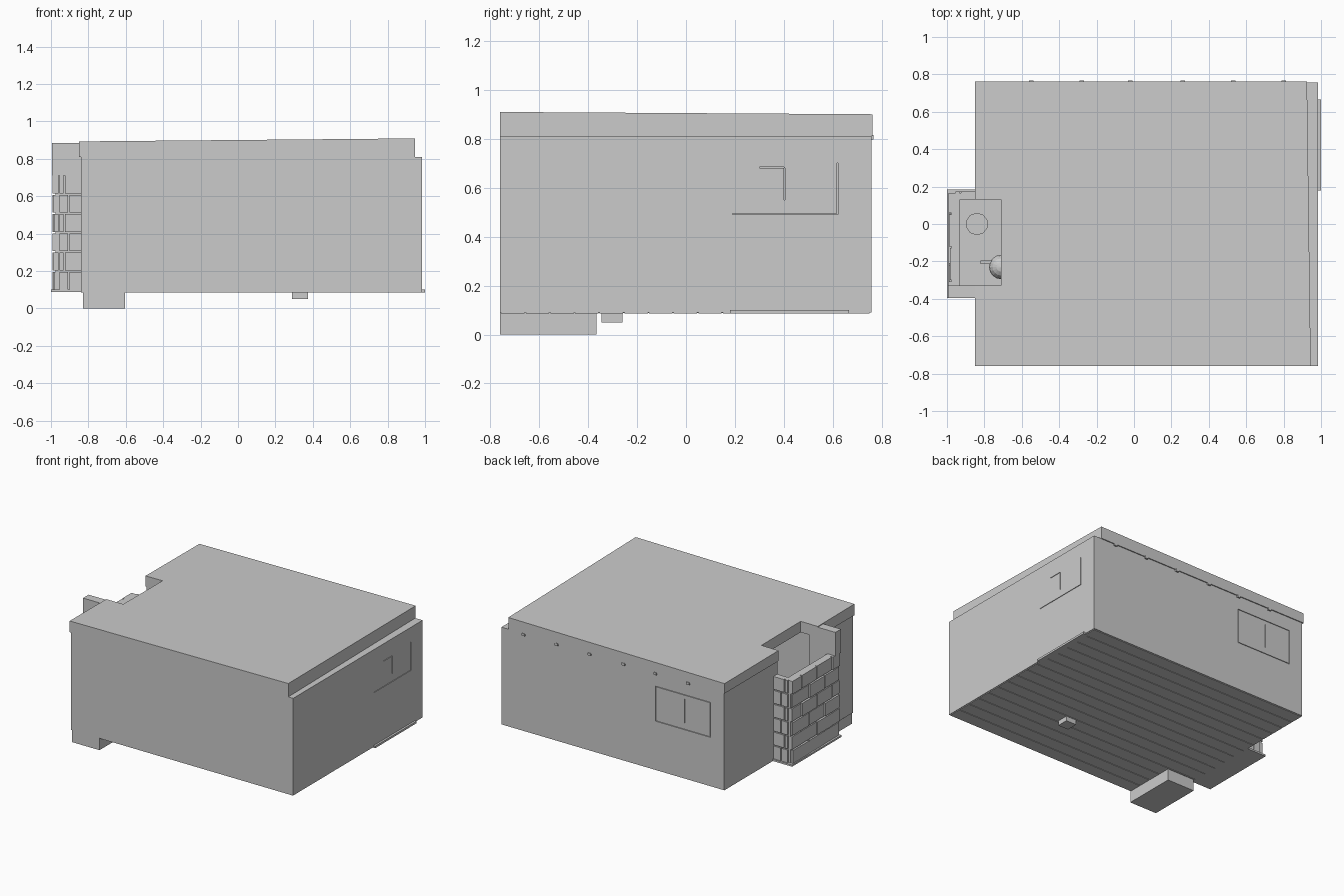
import bpy, bmesh

cube = bpy.data.objects.get("Cube")
if cube:
    bpy.data.objects.remove(cube, do_unlink=True)

grey = bpy.data.materials.new("plain_grey")
grey.use_nodes = True
GREY = (0.6, 0.6, 0.6, 1)
grey.diffuse_color = GREY
grey.node_tree.nodes["Principled BSDF"].inputs["Base Color"].default_value = GREY


def finish(name, bm):
    bmesh.ops.recalc_face_normals(bm, faces=bm.faces)
    mesh = bpy.data.meshes.new(name)
    bm.to_mesh(mesh)
    bm.free()
    mesh.materials.append(grey)
    ob = bpy.data.objects.new(name, mesh)
    bpy.context.collection.objects.link(ob)
    return ob


def add_box(bm, x, y, z):
    vs = bmesh.ops.create_cube(bm, size=1)["verts"]
    for v in vs:
        for i, (lo, hi) in enumerate((x, y, z)):
            v.co[i] = (lo + hi) / 2 + v.co[i] * (hi - lo)


def boxes(name, *specs):
    bm = bmesh.new()
    for s in specs:
        add_box(bm, *s)
    return finish(name, bm)


def cut(target, cutter):
    m = target.modifiers.new("groove", "BOOLEAN")
    m.operation = "DIFFERENCE"
    m.object = cutter
    cutter.hide_render = True
    cutter.hide_viewport = True


LOW, EAVE = 0.09, 0.81
WALL = (LOW, EAVE)

# Walls, with an opening in the left end for the hearth
boxes("front_wall", ((-0.84, 0.985), (-0.76, -0.7), WALL))
back = boxes("back_wall", ((-0.84, 0.92), (0.69, 0.755), WALL))
side = boxes("side_wall", ((0.92, 0.985), (-0.7, 0.757), WALL))
boxes("hearth_end_wall",
      ((-0.84, -0.78), (-0.7, -0.33), WALL),
      ((-0.84, -0.78), (0.13, 0.69), WALL))

# Window outlines sunk into the back and side walls
T = 0.004
bw = [((-0.73, -0.28), (0.45, 0.45 + T)), ((-0.73, -0.28), (0.71 - T, 0.71)),
      ((-0.73, -0.73 + T), (0.45, 0.71)), ((-0.28 - T, -0.28), (0.45, 0.71)),
      ((-0.52, -0.52 + T), (0.5, 0.68))]
for i, (x, z) in enumerate(bw):
    cut(back, boxes("back_window_cutter", (x, (0.74, 0.8), z)))
sw = [((0.19, 0.62), (0.49, 0.49 + T)), ((0.62 - T, 0.62), (0.49, 0.7)),
      ((0.4, 0.4 + T), (0.55, 0.68)), ((0.3, 0.4), (0.68, 0.68 + T))]
for y, z in sw:
    cut(side, boxes("side_window_cutter", ((0.97, 1.05), y, z)))

# Floor planks running the length of the room
n = 15
step = 1.51 / n
boxes("floor_planks", *[
    ((-0.84, 0.98), (-0.755 + i * step, -0.755 + (i + 1) * step - 0.005), (0.085, 0.1))
    for i in range(n)])
boxes("floor_base", ((-0.84, 0.98), (-0.755, 0.75), (0.09, 0.097)))
boxes("side_sill", ((0.96, 1.0), (0.18, 0.665), (0.085, 0.1)))

# Slightly sloping roof slab, notched around the chimney
outline = [(-0.85, -0.76), (0.945, -0.76), (0.925, 0.762), (-0.85, 0.762),
           (-0.85, 0.13), (-0.71, 0.13), (-0.71, -0.33), (-0.85, -0.33)]
bm = bmesh.new()
face = bm.faces.new([bm.verts.new((x, y, EAVE)) for x, y in outline])
top = bmesh.ops.extrude_face_region(bm, geom=[face])["geom"]
for v in top:
    if isinstance(v, bmesh.types.BMVert):
        v.co.z = 0.896 + 0.009 * v.co.x - 0.006 * v.co.y
bm.faces.ensure_lookup_table()
if not face.is_valid or len(bm.faces) < 10:
    bm.faces.new([v for v in bm.verts if v.co.z == EAVE])
finish("roof_slab", bm)

# Beam ends below the rear eave
boxes("beam_ends", *[
    ((x - 0.012, x + 0.012), (0.7, 0.766), (0.797, 0.815))
    for x in (-0.55, -0.28, -0.02, 0.26, 0.53, 0.8)])

# Chimney core, corner pillar and hearth plate
boxes("chimney_core",
      ((-0.975, -0.93), (-0.38, 0.165), (LOW, 0.71)),
      ((-0.95, -0.78), (0.13, 0.165), (LOW, 0.71)),
      ((-0.95, -0.78), (-0.38, -0.33), (LOW, 0.71)))
boxes("chimney_pillar", ((-0.995, -0.84), (-0.395, -0.33), (0.71, 0.885)))
boxes("hearth_plate", ((-1.0, -0.78), (-0.395, 0.185), (0.087, 0.1)))

# Staggered bricks on the outer face and both cheeks
rows, h, gap = 6, 0.103, 0.008
bm = bmesh.new()
for r in range(rows):
    z = (0.1 + r * h, 0.1 + (r + 1) * h - gap)
    odd = r % 2
    cuts = [-0.39, -0.3, -0.12, 0.06, 0.175] if odd else [-0.385, -0.21, -0.03, 0.17]
    for k, (a, b) in enumerate(zip(cuts, cuts[1:])):
        out = -0.985 - 0.006 * ((k + r) % 3) / 2
        add_box(bm, (out, -0.96), (a, b - gap), z)
    joint = -0.925 if odd else -0.9
    for lo, hi in ((-0.39, -0.37), (0.155, 0.175)):
        add_box(bm, (-0.955, joint - gap), (lo, hi), z)
        add_box(bm, (joint, -0.83), (lo, hi), z)
finish("chimney_bricks", bm)

# Small things standing inside the hearth
bm = bmesh.new()
bmesh.ops.create_cone(bm, cap_ends=True, segments=10, radius1=0.06, radius2=0.06, depth=0.1)
pot = finish("hearth_pot", bm)
pot.location = (-0.84, 0.0, 0.15)
bm = bmesh.new()
bmesh.ops.create_uvsphere(bm, u_segments=16, v_segments=8, radius=0.065)
kettle = finish("kettle", bm)
kettle.location = (-0.71, -0.23, 0.165)
boxes("kettle_handle", ((-0.82, -0.75), (-0.215, -0.195), (0.16, 0.185)))

# Supports under the floor
boxes("entry_step", ((-0.83, -0.605), (-0.76, -0.365), (0.0, 0.09)))
boxes("floor_block", ((0.29, 0.375), (-0.345, -0.26), (0.05, 0.09)))
